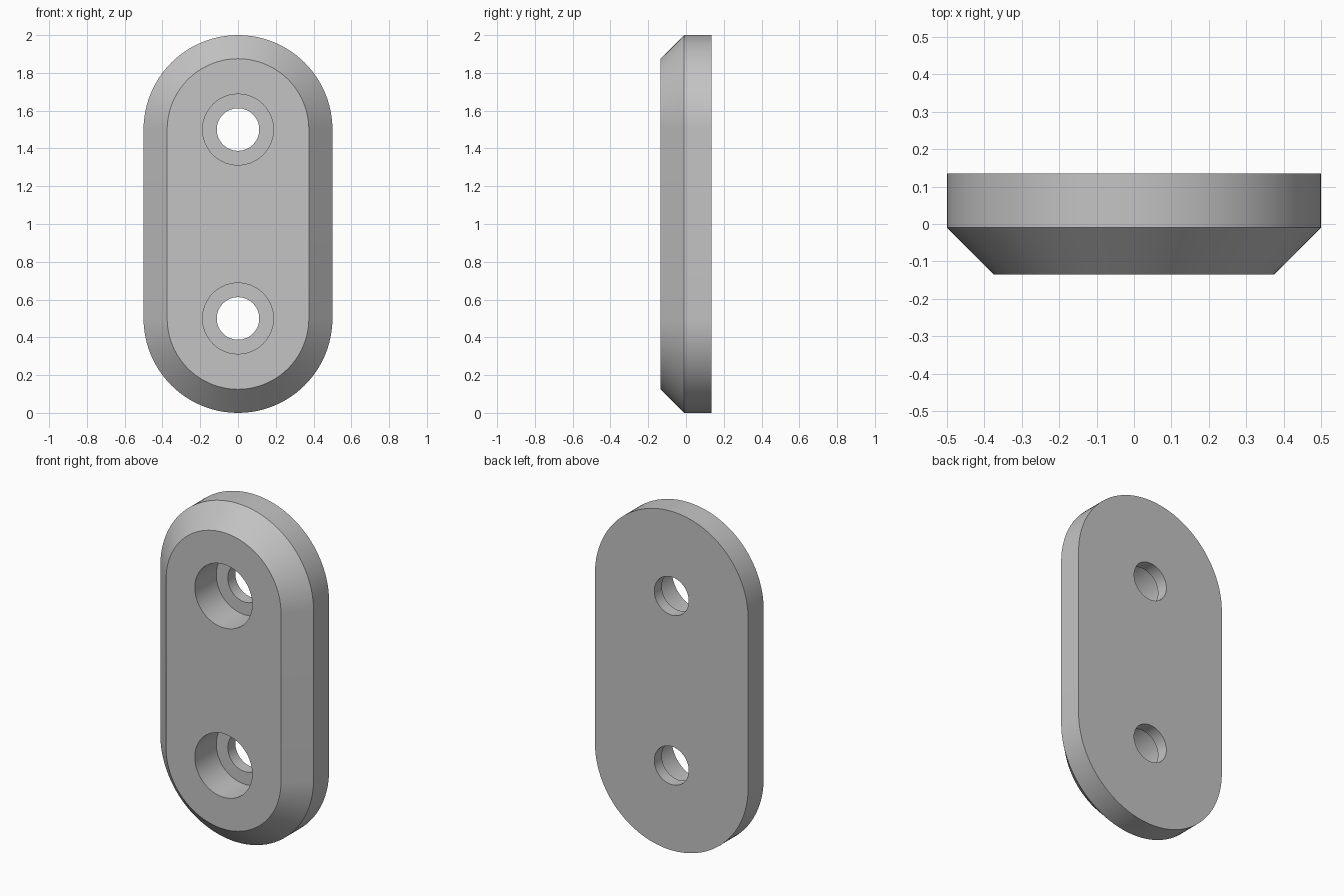
import bpy, bmesh
from math import sin, cos, pi

cube = bpy.data.objects.get("Cube")
if cube:
    bpy.data.objects.remove(cube)

BACK, SHOULDER, FRONT, LEDGE = 0.135, -0.01, -0.135, 0.065
HOLE_Z = (0.5, 1.5)
SEGMENTS = 96

metal = bpy.data.materials.new("plain grey")
metal.use_nodes = True
grey = (0.55, 0.55, 0.55, 1)
metal.diffuse_color = grey
metal.node_tree.nodes["Principled BSDF"].inputs["Base Color"].default_value = grey

bm = bmesh.new()


def ring(radius, y, low, high):
    """Closed loop of edges: a capsule outline, or a circle when low == high."""
    half = SEGMENTS // 2
    angles = [pi * i / half for i in range(half + 1)]
    points = [(radius * cos(a), y, high + radius * sin(a)) for a in angles]
    points += [(-radius * cos(a), y, low - radius * sin(a)) for a in angles]
    if low == high:
        points = points[:half] + points[half + 1:-1]
    verts = [bm.verts.new(p) for p in points]
    return [bm.edges.new((v, verts[i - 1])) for i, v in enumerate(verts)]


def bridge(a, b):
    bmesh.ops.bridge_loops(bm, edges=a + b)


# Outer body: straight rim at the back, chamfer towards the front
low, high = HOLE_Z
back = ring(0.5, BACK, low, high)
shoulder = ring(0.5, SHOULDER, low, high)
front = ring(0.375, FRONT, low, high)
bridge(back, shoulder)
bridge(shoulder, front)

# Counterbored screw holes
for z in HOLE_Z:
    mouth = ring(0.1875, FRONT, z, z)
    seat = ring(0.1875, LEDGE, z, z)
    bore = ring(0.1125, LEDGE, z, z)
    outlet = ring(0.1125, BACK, z, z)
    for a, b in ((mouth, seat), (seat, bore), (bore, outlet)):
        bridge(a, b)
    front += mouth
    back += outlet

# Flat front and back faces around the holes
for edges, side in ((front, -1), (back, 1)):
    bmesh.ops.triangle_fill(bm, edges=edges, use_beauty=True, normal=(0, side, 0))
bmesh.ops.recalc_face_normals(bm, faces=bm.faces)

mesh = bpy.data.meshes.new("mounting_plate")
bm.to_mesh(mesh)
bm.free()
mesh.materials.append(metal)
plate = bpy.data.objects.new("mounting_plate", mesh)
bpy.context.collection.objects.link(plate)

bpy.ops.object.select_all(action="DESELECT")
plate.select_set(True)
bpy.context.view_layer.objects.active = plate
bpy.ops.object.shade_smooth_by_angle()
